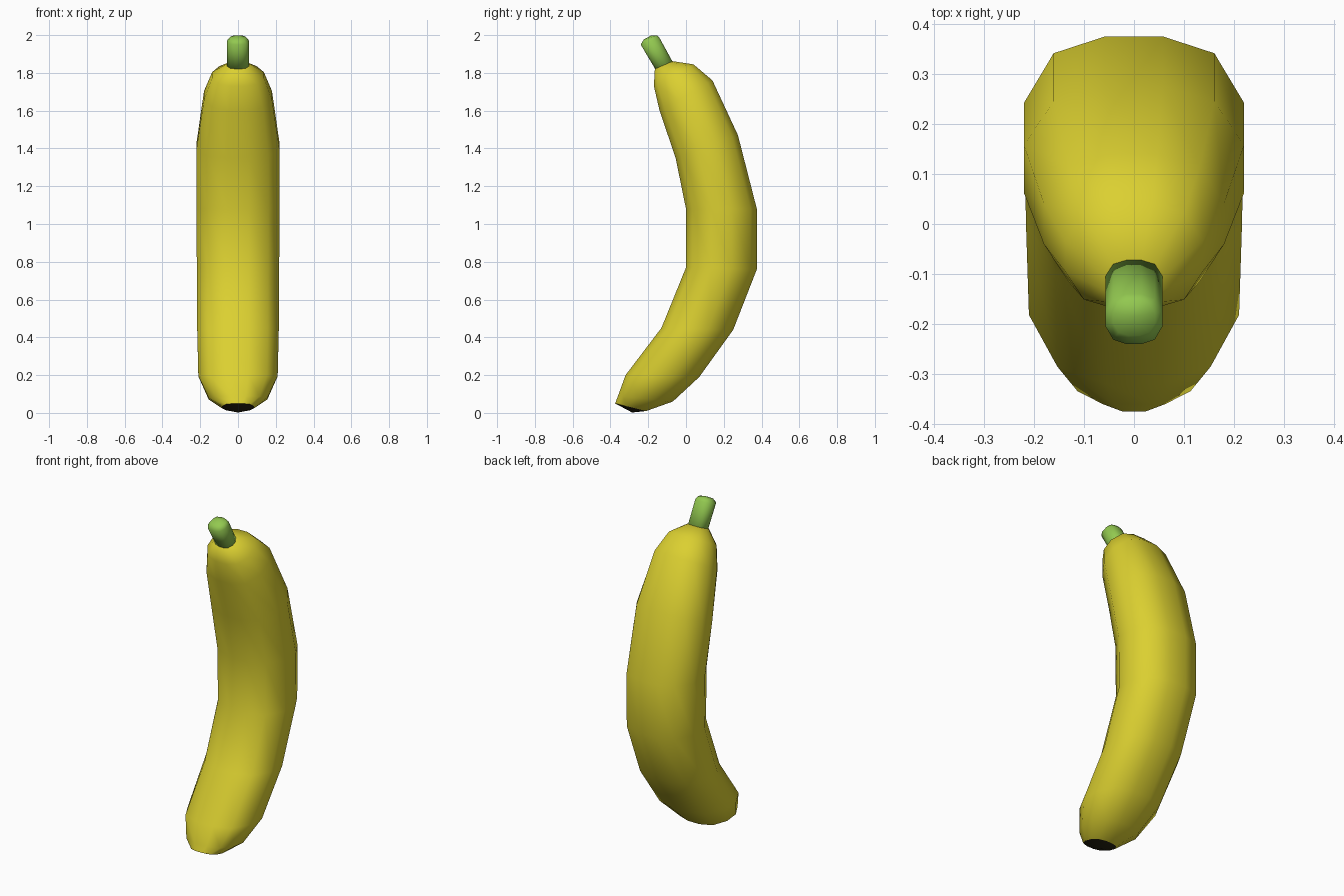
import bpy, bmesh
from mathutils import Vector

if "Cube" in bpy.data.objects:
    bpy.data.objects.remove(bpy.data.objects["Cube"])


def material(name, rgb):
    m = bpy.data.materials.new(name)
    m.diffuse_color = (*rgb, 1)
    m.use_nodes = True
    m.node_tree.nodes["Principled BSDF"].inputs["Base Color"].default_value = m.diffuse_color
    return m


yellow = material("yellow_peel", (0.71, 0.63, 0.03))
green = material("green_stem", (0.29, 0.58, 0.08))
dark = material("dark_tip", (0.022, 0.018, 0.006))

# Squared-off 12-sided section: (x fraction, depth fraction)
quarter = [(0.26, 1.0), (0.73, 0.82), (1.0, 0.29)]
half = quarter + [(x, -d) for x, d in reversed(quarter)]
SECTION = half + [(-x, d) for x, d in reversed(half)]


def loft(name, rings, low, high, mats, low_mat=0):
    """Skin rings given as (inner y, inner z, outer y, outer z, half width)."""
    bm = bmesh.new()
    loops = []
    for yi, zi, yo, zo, w in rings:
        inner, outer = Vector((0, yi, zi)), Vector((0, yo, zo))
        loops.append([bm.verts.new(inner.lerp(outer, (d + 1) / 2) + Vector((x * w, 0, 0)))
                      for x, d in SECTION])
    n = len(SECTION)
    for a, b in zip(loops, loops[1:]):
        for i in range(n):
            bm.faces.new((a[i], a[(i + 1) % n], b[(i + 1) % n], b[i]))
    # Closed ends as fans around a slightly raised centre
    for loop, centre, idx in ((loops[0], low, low_mat), (loops[-1], high, 0)):
        c = bm.verts.new(centre)
        for i in range(n):
            f = bm.faces.new((loop[i], loop[(i + 1) % n], c))
            f.material_index = idx
    bmesh.ops.recalc_face_normals(bm, faces=bm.faces)
    for f in bm.faces:
        f.smooth = True
    for e in bm.edges:
        if len({f.material_index for f in e.link_faces}) > 1:
            e.smooth = False
    me = bpy.data.meshes.new(name)
    bm.to_mesh(me)
    bm.free()
    for m in mats:
        me.materials.append(m)
    ob = bpy.data.objects.new(name, me)
    bpy.context.collection.objects.link(ob)
    return ob


# Curved fruit with a dark blossom end
loft("banana_body", [
    (-0.375, 0.05, -0.21, 0.01, 0.085),
    (-0.36, 0.09, -0.07, 0.06, 0.155),
    (-0.32, 0.20, 0.07, 0.19, 0.21),
    (-0.13, 0.45, 0.25, 0.44, 0.216),
    (0.0, 0.77, 0.375, 0.76, 0.218),
    (0.0, 1.08, 0.375, 1.08, 0.22),
    (-0.055, 1.35, 0.275, 1.47, 0.22),
    (-0.14, 1.60, 0.14, 1.76, 0.18),
    (-0.17, 1.73, 0.04, 1.845, 0.137),
    (-0.165, 1.82, -0.07, 1.862, 0.06),
], (0, -0.285, 0.002), (0, -0.115, 1.845), [yellow, dark], 1)

# Slanted stem with a rounded end
loft("stem", [
    (-0.145, 1.79, -0.055, 1.83, 0.057),
    (-0.24, 1.95, -0.14, 1.985, 0.057),
    (-0.223, 1.977, -0.153, 1.998, 0.042),
], (0, -0.10, 1.81), (0, -0.185, 1.998), [green])
